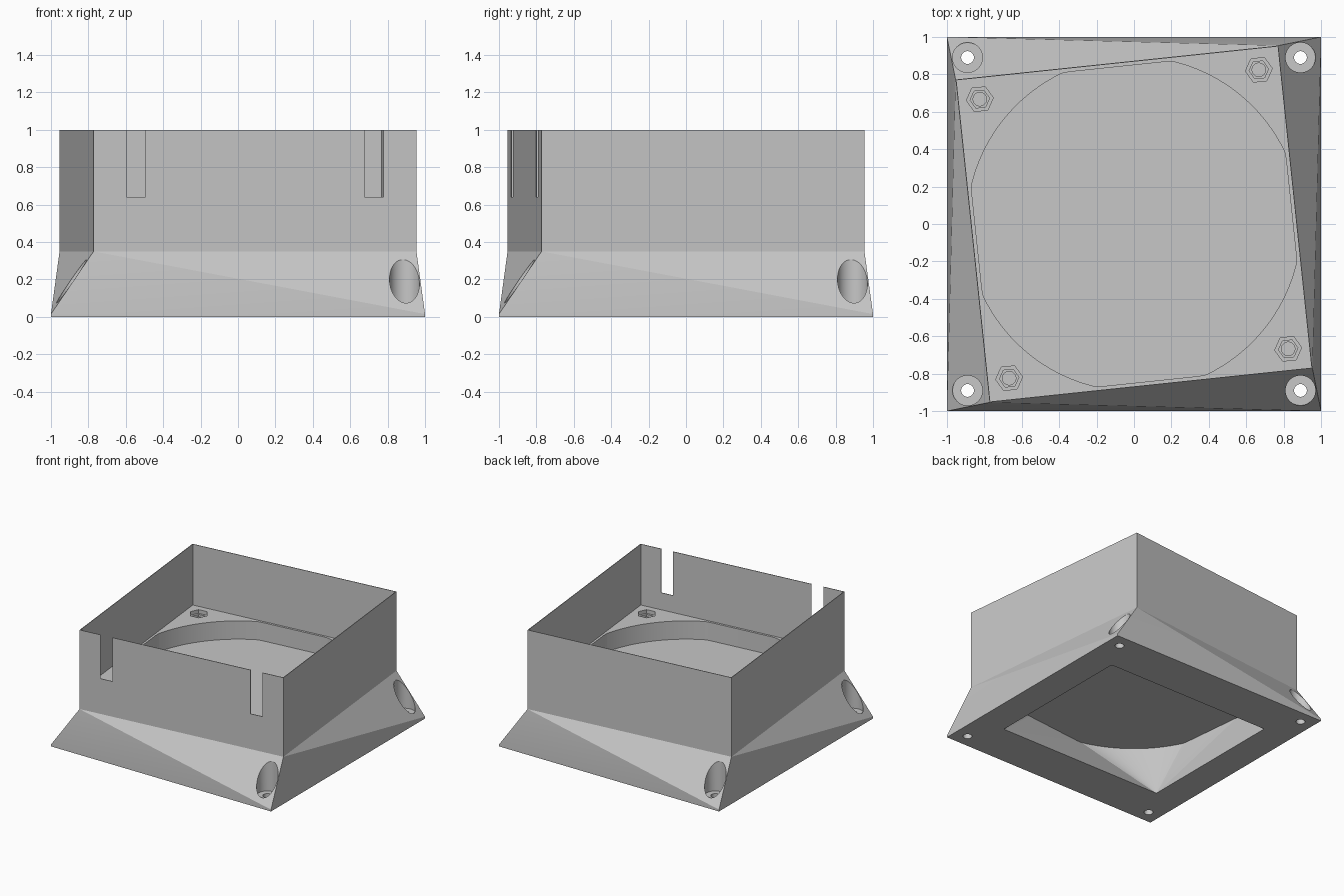
import bpy, bmesh, math
from mathutils import Vector, Matrix

if "Cube" in bpy.data.objects:
    bpy.data.objects.remove(bpy.data.objects["Cube"], do_unlink=True)

TWIST = math.radians(6)
HALF = 0.868          # half width of the twisted upper box
WALL = 0.005
FLOOR, PLATE = 0.5, 0.35
SPIN = Matrix.Rotation(TWIST, 4, 'Z')

grey = bpy.data.materials.new("plain grey")
grey.use_nodes = True
tone = (0.57, 0.57, 0.57, 1)
grey.diffuse_color = tone
grey.node_tree.nodes["Principled BSDF"].inputs["Base Color"].default_value = tone


def rect(hx, hy):
    return [(-hx, -hy), (hx, -hy), (hx, hy), (-hx, hy)]


def circle(r, n, cx=0, cy=0):
    return [(cx + r * math.cos(2 * math.pi * i / n), cy + r * math.sin(2 * math.pi * i / n))
            for i in range(n)]


def at(profile, z, twisted=False):
    pts = [Vector((x, y, z)) for x, y in profile]
    return [SPIN @ p for p in pts] if twisted else pts


def hull(name, points, rise=0):
    """Convex solid around a set of points, its top face optionally extruded upwards."""
    bm = bmesh.new()
    for p in points:
        bm.verts.new(p)
    bmesh.ops.convex_hull(bm, input=bm.verts)
    bmesh.ops.dissolve_limit(bm, angle_limit=0.002, verts=bm.verts, edges=bm.edges)
    bmesh.ops.recalc_face_normals(bm, faces=bm.faces)
    if rise:
        top = max(bm.faces, key=lambda f: f.calc_center_median().z)
        for face in bmesh.ops.extrude_discrete_faces(bm, faces=[top])["faces"]:
            bmesh.ops.translate(bm, verts=face.verts, vec=(0, 0, rise))
        bmesh.ops.recalc_face_normals(bm, faces=bm.faces)
    mesh = bpy.data.meshes.new(name)
    bm.to_mesh(mesh)
    bm.free()
    obj = bpy.data.objects.new(name, mesh)
    bpy.context.collection.objects.link(obj)
    return obj


def prism(name, profile, z0, z1, twisted=True):
    return hull(name, at(profile, z0, twisted) + at(profile, z1, twisted))


# Outer body: square foot lofting into the twisted upright box
body = hull("adapter_body", at(rect(1, 1), 0) + at(rect(1, 1), 0.015)
            + at(rect(HALF, HALF), 0.35, True), rise=0.65)
body.data.materials.append(grey)

cutters = []

# Open upper tray
inner = HALF - WALL
cutters.append(prism("tray_cut", rect(inner, inner), FLOOR, 1.2))

# Round recess with four flats, down to the thin plate
flat = 0.845
opening = [(max(-flat, min(flat, x)), max(-flat, min(flat, y))) for x, y in circle(0.893, 128)]
cutters.append(prism("recess_cut", opening, PLATE, FLOOR + 0.1))

# Duct under the plate, round to rectangular
cutters.append(hull("duct_cut", at(opening, PLATE - 0.005, True) + at(rect(0.748, 0.628), -0.005)))

# Two slots in the front wall
for side in (-1, 1):
    slot = [(x + side * 0.64, y - HALF) for x, y in rect(0.051, 0.05)]
    cutters.append(prism("slot_cut", slot, 0.64, 1.2))

for sx in (-1, 1):
    for sy in (-1, 1):
        # Counterbored screw holes in the foot
        x, y = 0.89 * sx, 0.89 * sy
        cutters.append(prism("bore_cut", circle(0.08, 48, x, y), 0.06, 0.6, False))
        cutters.append(prism("hole_cut", circle(0.034, 48, x, y), -0.1, 0.1, False))
        # Stepped hexagonal nut pockets in the tray floor
        x, y = 0.75 * sx, 0.75 * sy
        cutters.append(prism("nut_cut", circle(0.072, 6, x, y), FLOOR - 0.03, FLOOR + 0.05))
        cutters.append(prism("nut_step_cut", circle(0.052, 6, x, y), FLOOR - 0.05, FLOOR))
        cutters.append(prism("screw_cut", circle(0.036, 48, x, y), FLOOR - 0.08, FLOOR))

# Carve everything out of the body
bpy.context.view_layer.objects.active = body
for cutter in cutters:
    cutter.hide_render = True
    mod = body.modifiers.new(cutter.name, 'BOOLEAN')
    mod.operation, mod.solver, mod.object = 'DIFFERENCE', 'EXACT', cutter
    bpy.ops.object.modifier_apply(modifier=mod.name)
for cutter in cutters:
    bpy.data.objects.remove(cutter, do_unlink=True)

bpy.ops.object.select_all(action='DESELECT')
body.select_set(True)
bpy.ops.object.shade_smooth_by_angle(angle=math.radians(8))
